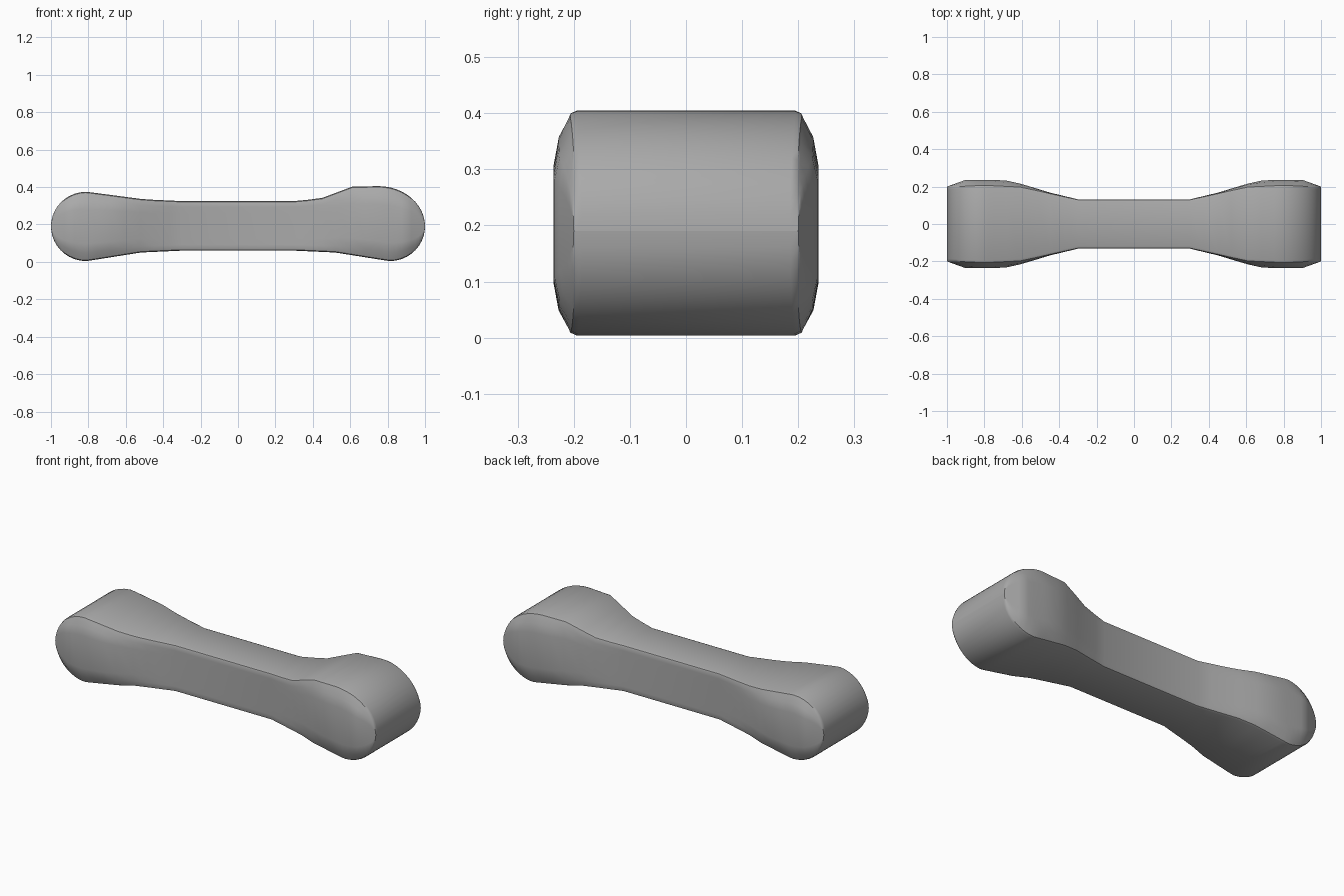
import bpy, bmesh, math

cube = bpy.data.objects.get("Cube")
if cube:
    bpy.data.objects.remove(cube, do_unlink=True)

grey = bpy.data.materials.new("plain_grey")
grey.use_nodes = True
colour = (0.4, 0.4, 0.4, 1)
grey.diffuse_color = colour
grey.node_tree.nodes["Principled BSDF"].inputs["Base Color"].default_value = colour


def lerp(keys, x):
    """Piecewise linear lookup in a list of (x, value) pairs."""
    for (a, va), (b, vb) in zip(keys, keys[1:]):
        if x <= b:
            t = max(0, (x - a) / (b - a))
            return va + (vb - va) * t
    return keys[-1][1]


def round_end(x, start, radius):
    """Height factor of an elliptical end between start and the tip."""
    t = min(1, max(0, (x - start) / (1 - start)))
    return radius * math.sqrt(1 - t * t)


MID = 0.19
TOP_LEFT = [(0.3, 0.325), (0.5, 0.334), (0.81, 0.375)]
TOP_RIGHT = [(0.32, 0.325), (0.45, 0.342), (0.61, 0.402), (0.75, 0.405)]
BOTTOM = [(0.3, 0.06), (0.52, 0.05), (0.81, 0.004)]
RIM = [(0.3, 0.132), (0.45, 0.165), (0.6, 0.2), (0.8, 0.21), (1, 0.2)]
BULGE = [(0.3, 0.132), (0.45, 0.168), (0.6, 0.214), (0.7, 0.236), (0.9, 0.236), (1, 0.2)]


def section(x):
    """Cross-section ring of the bar at x, mirrored across y."""
    a = abs(x)
    if x > 0:
        top = lerp(TOP_RIGHT, a) if a < 0.75 else MID + round_end(a, 0.75, 0.215)
    else:
        top = lerp(TOP_LEFT, a) if a < 0.81 else MID + round_end(a, 0.81, 0.185)
    low = lerp(BOTTOM, a) if a < 0.81 else MID - round_end(a, 0.81, 0.186)
    h = max(top - low, 0.004)
    rim, bulge = lerp(RIM, a), lerp(BULGE, a)
    c = min(0.012, h * 0.1)
    half = [(rim - 0.014, low), (rim - 0.003, low + c * 0.4), (rim, low + c),
            ((rim + 2 * bulge) / 3, low + h * 0.12), (bulge, low + h * 0.25),
            (bulge, top - h * 0.25), ((rim + 2 * bulge) / 3, top - h * 0.12),
            (rim, top - c), (rim - 0.003, top - c * 0.4), (rim - 0.014, top)]
    return half + [(-y, z) for y, z in reversed(half)]


# Stations: straight shank, flares, then stations packed toward the rounded tips
outer = [0.3, 0.37, 0.45, 0.52, 0.61, 0.68, 0.75]
outer += [0.75 + 0.25 * math.sin(math.pi / 2 * i / 12) for i in range(1, 13)]
stations = [-x for x in reversed(outer)] + outer

bm = bmesh.new()
rings = [[bm.verts.new((x, y, z)) for y, z in section(x)] for x in stations]
for r0, r1 in zip(rings, rings[1:]):
    n = len(r0)
    for i in range(n):
        j = (i + 1) % n
        bm.faces.new((r0[i], r0[j], r1[j], r1[i]))
bm.faces.new(rings[0])
bm.faces.new(rings[-1])
bmesh.ops.recalc_face_normals(bm, faces=bm.faces)

mesh = bpy.data.meshes.new("bone_bar")
bm.to_mesh(mesh)
bm.free()
mesh.materials.append(grey)
bar = bpy.data.objects.new("bone_bar", mesh)
bpy.context.collection.objects.link(bar)

bpy.context.view_layer.objects.active = bar
bar.select_set(True)
bpy.ops.object.shade_smooth_by_angle(angle=math.radians(40))
